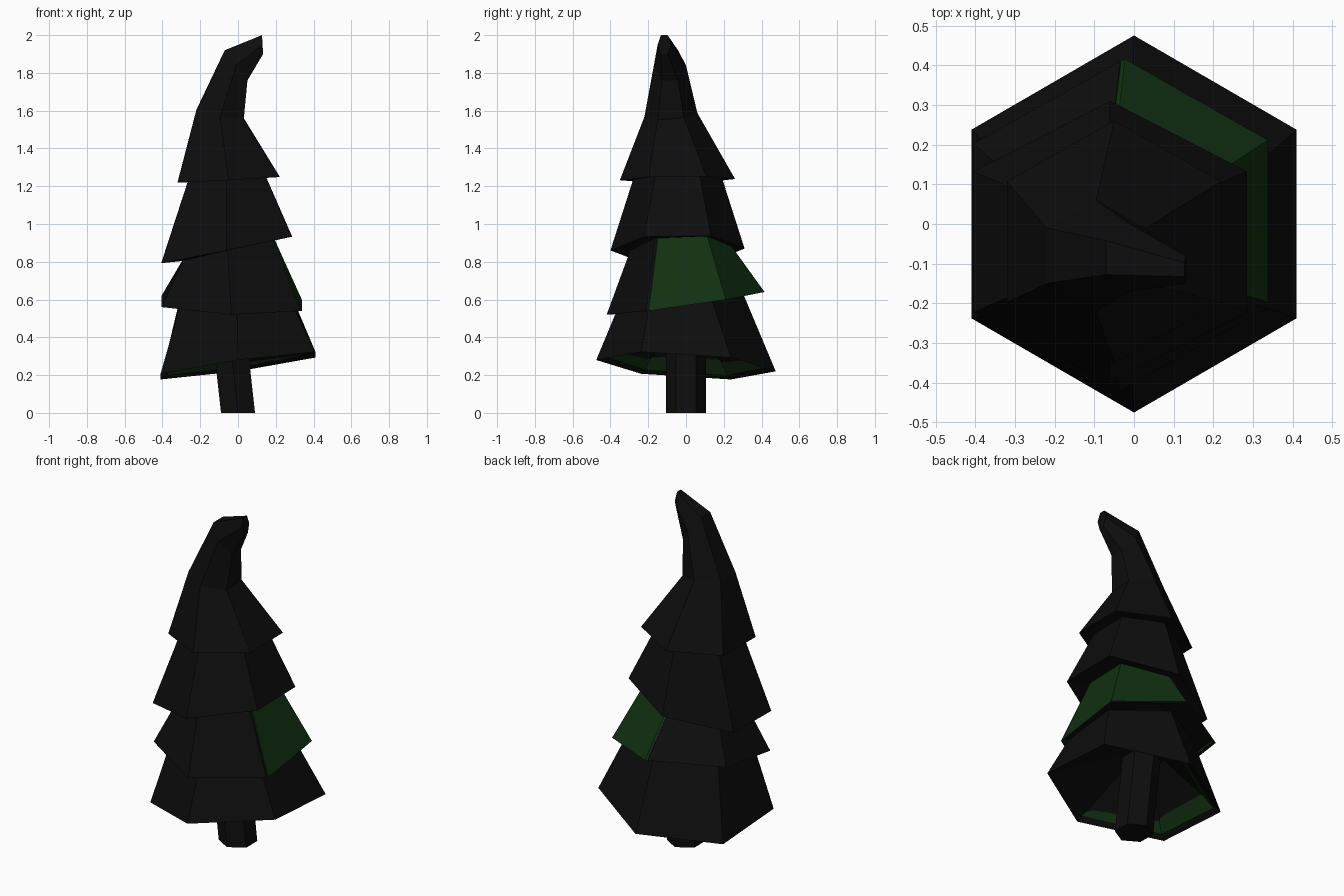
import bpy, bmesh, math

if "Cube" in bpy.data.objects:
    bpy.data.objects.remove(bpy.data.objects["Cube"])


def material(name, color):
    m = bpy.data.materials.new(name)
    m.diffuse_color = color
    m.use_nodes = True
    m.node_tree.nodes["Principled BSDF"].inputs["Base Color"].default_value = m.diffuse_color
    return m


BLACK = material("black", (0.004, 0.004, 0.004, 1))
GREEN = material("dark_green", (0.006, 0.03, 0.006, 1))

# (centre x, y, z), (half width x, y), (rise toward +x, rise toward +y)
HOLLOW = ((-0.05, 0, 0.48), (0.11, 0.13), (0.0, 0.0))
RIMS_AND_NECKS = [
    ((0, 0, 0.25), (0.41, 0.475), (0.058, -0.03)),          # bottom tier
    ((-0.005, -0.03, 0.585), (0.30, 0.335), (-0.01, 0.04)),
    ((-0.035, -0.005, 0.58), (0.37, 0.415), (-0.01, 0.06)),  # second tier
    ((-0.055, -0.03, 0.87), (0.235, 0.265), (0.06, 0.01)),
    ((-0.06, -0.045, 0.865), (0.345, 0.355), (0.07, 0.005)),  # third tier
    ((-0.06, -0.045, 1.24), (0.205, 0.235), (0.015, 0.005)),
    ((-0.05, -0.045, 1.235), (0.27, 0.305), (0.015, 0.003)),  # top tier
    ((-0.095, -0.08, 1.578), (0.125, 0.14), (-0.022, 0.01)),
    ((-0.01, -0.085, 1.84), (0.06, 0.085), (-0.08, 0.0)),     # bent top
]
TIP = ((0.13, -0.115, 1.95), (0.003, 0.035), (-0.05, 0.0))


def loft(name, rings, mat):
    bm = bmesh.new()
    loops = []
    for (cx, cy, cz), (hx, hy), (ax, ay) in rings:
        loop = []
        for i in range(6):
            a = math.radians(90 + 60 * i)
            ux, uy = math.cos(a) / math.cos(math.pi / 6), math.sin(a)
            loop.append(bm.verts.new((cx + hx * ux, cy + hy * uy, cz + ax * ux + ay * uy)))
        loops.append(loop)
    for lo, hi in zip(loops, loops[1:]):
        for i in range(6):
            j = (i + 1) % 6
            bm.faces.new((lo[i], lo[j], hi[j], hi[i]))
    bm.faces.new(loops[0][::-1])
    bm.faces.new(loops[-1])
    bmesh.ops.recalc_face_normals(bm, faces=bm.faces)
    me = bpy.data.meshes.new(name)
    bm.to_mesh(me)
    bm.free()
    me.materials.append(mat)
    ob = bpy.data.objects.new(name, me)
    bpy.context.collection.objects.link(ob)
    return ob


# Trunk, leaning slightly to the left
loft("trunk", [((0, 0, 0), (0.09, 0.105), (0, 0)),
               ((-0.055, 0, 0.5), (0.09, 0.105), (0, 0))], BLACK)

# Outer foliage shell
loft("foliage_shell", [HOLLOW] + RIMS_AND_NECKS + [TIP], BLACK)

# Inner green foliage, which pokes out at the back right of the second tier
inner = [((-0.05, 0, 0.54), (0.11, 0.13), (0, 0))]
for k, ((x, y, z), (hx, hy), tilt) in enumerate(RIMS_AND_NECKS):
    if k in (2, 3):
        inner.append(((x + 0.012, y + 0.012, z), (hx * 0.975, hy * 0.985), tilt))
    else:
        lift = 0.0 if k > 6 else 0.02
        inner.append(((x, y, z + lift), (hx * 0.92, hy * 0.92), tilt))
loft("foliage_inner", inner, GREEN)
